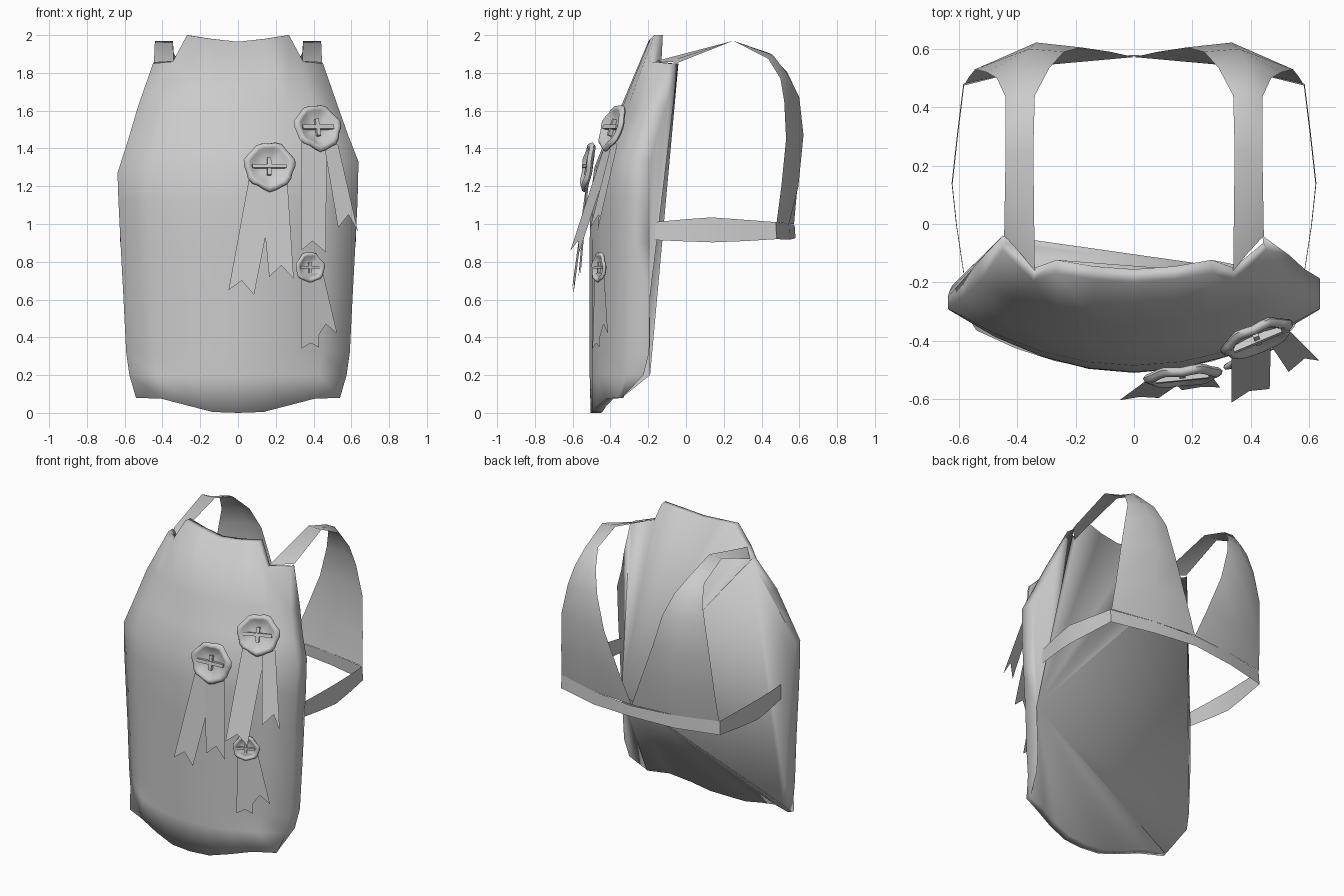
import bpy, bmesh, math
from mathutils import Vector, Matrix

cube = bpy.data.objects.get("Cube")
if cube:
    bpy.data.objects.remove(cube)

grey = bpy.data.materials.new("plain_grey")
grey.use_nodes = True
COL = (0.6, 0.6, 0.6, 1)
grey.diffuse_color = COL
grey.node_tree.nodes["Principled BSDF"].inputs["Base Color"].default_value = COL


def make(name, verts, faces, angle=40, recalc=True):
    """Build one mesh object from points and faces."""
    bm = bmesh.new()
    vs = [bm.verts.new(v) for v in verts]
    for f in faces:
        bm.faces.new([vs[i] for i in f])
    if recalc:
        bmesh.ops.recalc_face_normals(bm, faces=bm.faces[:])
    me = bpy.data.meshes.new(name)
    bm.to_mesh(me)
    bm.free()
    me.materials.append(grey)
    ob = bpy.data.objects.new(name, me)
    bpy.context.collection.objects.link(ob)
    bpy.ops.object.select_all(action='DESELECT')
    ob.select_set(True)
    bpy.context.view_layer.objects.active = ob
    if angle:
        bpy.ops.object.shade_smooth_by_angle(angle=math.radians(angle))
    return ob


def quads(rows, cols):
    """Quad indices of a grid of points."""
    return [(r * cols + c, r * cols + c + 1, (r + 1) * cols + c + 1, (r + 1) * cols + c)
            for r in range(rows - 1) for c in range(cols - 1)]


def sheet(name, rows):
    """Thin sheet through equal rows of points, mirrored across x."""
    ob = make(name, [p for row in rows for p in row],
              quads(len(rows), len(rows[0])), 60, False)
    ob.modifiers.new("mirror", 'MIRROR').use_clip = True


# Chest shell: rows from neckline to hem, with a rim point at both ends
US = [i / 4 - 1 for i in range(9)]
half = [(0, -.2, 1.965), (.14, -.19, 1.98), (.27, -.168, 2.0),
        (.345, -.195, 1.86), (.45, -.09, 1.85)]
top = [(math.copysign(half[abs(i)][0], i), *half[abs(i)][1:]) for i in range(-4, 5)]
rows = [[(-.45, -.04, 1.85)] + top + [(.44, -.04, 1.85)]]
# z, half width, centre y, edge y, left rim y, right rim y, sideways tilt
for z, w, yc, ye, rl, rr, t in [
        (1.62, .53, -.345, -.2, -.125, -.105, 0), (1.45, .585, -.425, -.25, -.19, -.155, .015),
        (1.3, .638, -.485, -.29, -.25, -.187, .03), (1.12, .633, -.507, -.295, -.23, -.19, 0),
        (.9, .622, -.51, -.295, -.21, -.19, 0), (.62, .607, -.51, -.295, -.195, -.19, 0),
        (.32, .592, -.51, -.3, -.19, -.195, 0), (.2, .575, -.51, -.31, -.19, -.225, 0)]:
    cols = [(u * w, yc + (ye - yc) * u * u, z + t * u) for u in US]
    rows.append([(-w, rl, z - t)] + cols + [(w, rr, z + t)])
hem_z = [0, .005, .04, .075, .08]
hem = [(u * .54, -.505 + .14 * u * u, hem_z[abs(i - 4)]) for i, u in enumerate(US)]
rows.append([(-.53, -.34, .08)] + hem + [(.53, -.34, .08)])
N, R = 11, len(rows)
verts = [p for row in rows for p in row]
faces = quads(R, N)


def fold(row, points):
    """Add an inner edge behind a row, sharing its rim ends."""
    start = len(verts)
    verts.extend(points)
    inner = [row * N] + list(range(start, start + 9)) + [row * N + N - 1]
    for c in range(N - 1):
        ids = [row * N + c, row * N + c + 1, inner[c + 1], inner[c]]
        faces.append(tuple(dict.fromkeys(ids)))
    return inner


# Thick neckline and hem
neck = fold(0, [(x * .985, y + (.045 if abs(x) < .4 else .025), z) for x, y, z in top])
lip = fold(R - 1, [(x * .96, y + .055 - .07 * x * x, z) for x, y, z in hem])

# Closed back: triangles meeting low on the left rim
T = 6 * N + N - 1
Q = 8 * N
faces.append((0, Q, T))
faces += [(0, r * N, r * N + N) for r in range(1, 8)]
upper = [r * N + N - 1 for r in range(5, 0, -1)] + neck[::-1]
lower = [r * N + N - 1 for r in range(7, R - 1)] + lip[::-1] + [Q]
for chain in (upper, lower):
    faces += [(T, a, b) for a, b in zip(chain, chain[1:])]
make("chest_shell", verts, faces, 120)

# Harness: shoulder straps widening into back panels
sheet("harness", [
    [(.34, -.16, 1.862), (.39, -.1, 1.858), (.445, -.04, 1.855)],
    [(.345, .25, 1.97), (.39, .25, 1.97), (.44, .25, 1.97)],
    [(.34, .44, 1.905), (.39, .46, 1.895), (.44, .435, 1.875)],
    [(.29, .535, 1.805), (.385, .54, 1.79), (.47, .5, 1.77)],
    [(.24, .59, 1.67), (.36, .6, 1.67), (.505, .52, 1.65)],
    [(.18, .605, 1.46), (.335, .622, 1.47), (.545, .53, 1.45)],
    [(.08, .59, 1.2), (.32, .595, 1.2), (.565, .505, 1.2)],
    [(0, .572, 1.0), (.3, .545, 1.0), (.58, .48, 1.01)]])

# Belt around the open back
belt = [(.585, -.165, .915, 1.01), (.61, 0, .908, 1.025), (.625, .14, .903, 1.035),
        (.605, .32, .91, 1.022), (.585, .48, .92, 1.01),
        (.3, .55, .917, 1.0), (0, .58, .925, .995)]
sheet("belt", [[(x * .995, y - .005, b), (x, y, a)] for x, y, a, b in belt])


def ribbon(name, pts, x0, y0, y1, slope):
    """Flat forked ribbon from depth y0 at the top to y1 at the tips, turned by slope."""
    zs = [p[1] for p in pts]
    hi, lo = max(zs), min(zs)
    vs = [(x, y0 + (y1 - y0) * (hi - z) / (hi - lo) + slope * (x - x0), z) for x, z in pts]
    make(name, vs, [tuple(range(len(vs)))], 0, False)


def seal(name, centre, normal, r):
    """Irregular dished wax disc with a small crossed emblem."""
    zax = Vector(normal).normalized()
    xax = Vector((0, 0, 1)).cross(zax).normalized()
    m = Matrix((xax, zax.cross(xax), zax)).transposed().to_4x4()
    m.translation = Vector(centre)
    prof = [(.3, -.06), (.58, -.02), (.76, .12), (.85, .16), (.96, .1), (1, 0), (.92, -.09)]
    n = 24
    vs, fs = [], []
    for k, (pr, h) in enumerate(prof):
        for i in range(n):
            a = math.tau * i / n
            # Wavy outline with one drip to the side
            wob = 1 + (.03 * math.sin(3 * a + r * 40) + .05 * math.sin(7 * a)
                       + .1 * max(0, math.cos(a)) ** 12) * pr
            vs.append(m @ Vector((r * pr * wob * math.cos(a), r * pr * wob * math.sin(a),
                                  r * (h + .03 * math.sin(5 * a) * pr))))
    for k in range(len(prof) - 1):
        for i in range(n):
            j = (i + 1) % n
            fs.append((k * n + i, k * n + j, k * n + n + j, k * n + n + i))
    fs.append(tuple(range(n)))
    fs.append(tuple(range((len(prof) - 1) * n, len(prof) * n)))
    make(name, vs, fs, 60)
    # Emblem bars
    for tag, w, h, top_h in (("bar", .7, .08, .15), ("upright", .08, .36, .1)):
        bv = [m @ Vector((sx * w * r, sy * h * r, r * d))
              for d in (-.06, top_h) for sx, sy in ((-1, -1), (1, -1), (1, 1), (-1, 1))]
        bf = [(0, 1, 2, 3), (4, 5, 6, 7)] + [(i, (i + 1) % 4, (i + 1) % 4 + 4, i + 4)
                                             for i in range(4)]
        make(name + "_" + tag, bv, bf, 30)


# Wax seals
seal("upper_seal", (.42, -.39, 1.51), (.36, -.86, .33), .127)
seal("middle_seal", (.165, -.518, 1.305), (.1, -.98, .17), .13)
seal("lower_seal", (.38, -.46, .77), (.4, -.92, .05), .08)

# Ribbons
ribbon("upper_ribbon_inner", [(.335, 1.45), (.335, .86), (.395, .91), (.465, .85), (.47, 1.45)],
       .4, -.395, -.59, .38)
ribbon("upper_ribbon_outer", [(.45, 1.45), (.53, .98), (.585, 1.05), (.635, .96), (.53, 1.42)],
       .55, -.345, -.505, .43)
ribbon("middle_ribbon_inner", [(.06, 1.25), (-.05, .65), (.02, .7), (.085, .625), (.145, .93),
                               (.17, 1.25)], .1, -.52, -.595, .08)
ribbon("middle_ribbon_outer", [(.13, 1.25), (.145, .93), (.165, .72), (.23, .78), (.295, .71),
                               (.26, 1.25)], .23, -.515, -.565, .08)
ribbon("lower_ribbon_inner", [(.335, .74), (.335, .34), (.385, .37), (.43, .345), (.425, .74)],
       .38, -.465, -.477, .4)
ribbon("lower_ribbon_outer", [(.4, .74), (.42, .4), (.465, .47), (.525, .42), (.45, .74)],
       .46, -.43, -.44, .4)
